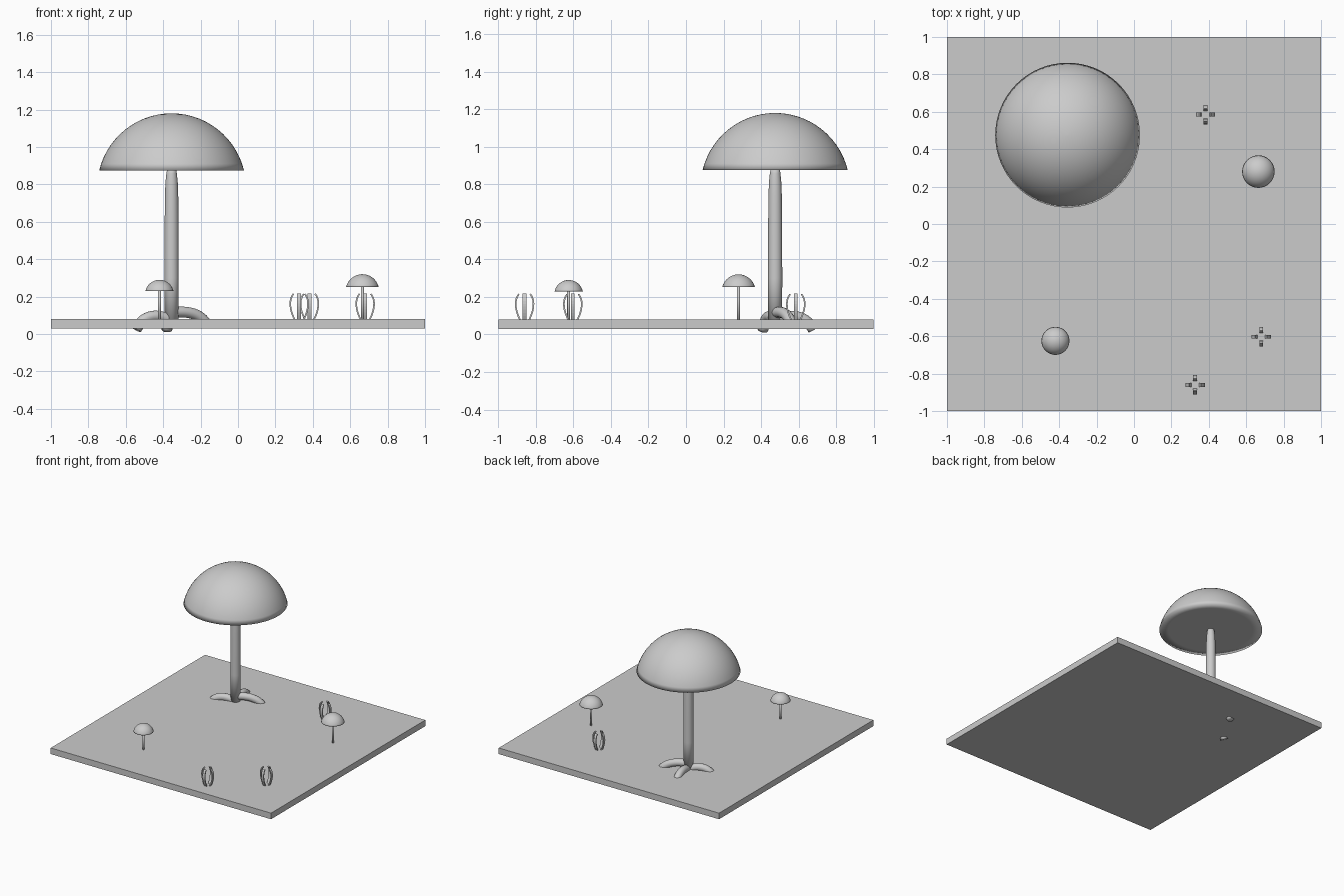
import bpy, bmesh
from math import cos, sin, pi, radians, asin
from mathutils import Vector

cube = bpy.data.objects.get("Cube")
if cube:
    bpy.data.objects.remove(cube, do_unlink=True)

grey = bpy.data.materials.new("plain_grey")
grey.use_nodes = True
COLOUR = (0.6, 0.6, 0.6, 1)
grey.diffuse_color = COLOUR
grey.node_tree.nodes["Principled BSDF"].inputs["Base Color"].default_value = COLOUR


def finish(name, bm, smooth=True):
    bmesh.ops.recalc_face_normals(bm, faces=bm.faces)
    for f in bm.faces:
        f.smooth = smooth
    me = bpy.data.meshes.new(name)
    bm.to_mesh(me)
    bm.free()
    me.materials.append(grey)
    ob = bpy.data.objects.new(name, me)
    bpy.context.collection.objects.link(ob)
    return ob


def loft(bm, rings):
    """Skin a list of closed rings and cap both ends."""
    vs = [[bm.verts.new(p) for p in ring] for ring in rings]
    n = len(vs[0])
    for a, b in zip(vs, vs[1:]):
        for i in range(n):
            j = (i + 1) % n
            bm.faces.new((a[i], a[j], b[j], b[i]))
    bm.faces.new(vs[0])
    bm.faces.new(vs[-1])


def lathe(name, x, y, profile, n):
    bm = bmesh.new()
    loft(bm, [[(x + r * cos(2 * pi * i / n), y + r * sin(2 * pi * i / n), z)
               for i in range(n)] for r, z in profile])
    return finish(name, bm)


def bezier(pts, steps):
    a, b, c, d = map(Vector, pts)
    for i in range(steps + 1):
        t = i / steps
        u = 1 - t
        yield a * u**3 + b * (3 * u * u * t) + c * (3 * u * t * t) + d * t**3


def sweep(bm, path, side, half_w, half_t, n):
    """Sweep an elliptical section along a path lying in a vertical plane."""
    path = list(path)
    rings = []
    for k, p in enumerate(path):
        tangent = path[min(k + 1, len(path) - 1)] - path[max(k - 1, 0)]
        up = side.cross(tangent).normalized()
        rings.append([p + side * (half_w * cos(2 * pi * (i + .5) / n))
                      + up * (half_t * sin(2 * pi * (i + .5) / n)) for i in range(n)])
    loft(bm, rings)


def cap(name, x, y, radius, rim, top, n=48):
    """Spherical dome with a flat underside."""
    h = top - rim
    R = (radius**2 + h**2) / (2 * h)
    full = asin(radius / R) if R > h else pi - asin(radius / R)
    prof = [(radius * s, rim) for s in (.02, .45, .82)]
    for i in range(14):
        a = full * (1 - i / 14)
        prof.append((R * sin(a), top - R + R * cos(a)))
    prof.append((R * .01, top))
    return lathe(name, x, y, prof, n)


# Ground slab
bm = bmesh.new()
bmesh.ops.create_cube(bm, size=1)
for v in bm.verts:
    v.co = (v.co.x * 2, v.co.y * 2, .055 + v.co.z * .05)
finish("ground_slab", bm, smooth=False)

# Large mushroom
TX, TY = -.355, .475
cap("large_cap", TX, TY, .387, .875, 1.18, 64)
lathe("large_stem", TX, TY, [(.037, .05), (.038, .3), (.037, .6), (.0355, .74),
                             (.033, .81), (.028, .86), (.024, .88)], 24)

# Roots: direction in degrees, length, start height, crest, tip height
for k, (ang, length, start, crest, tip) in enumerate([
        (25, .205, .115, .125, .055), (199, .2, .07, .115, .024), (97, .205, .07, .115, .024)]):
    d = Vector((cos(radians(ang)), sin(radians(ang)), 0))
    base = Vector((TX, TY, 0))
    pts = [base + d * (length * f) + Vector((0, 0, z))
           for f, z in ((0, start), (.4, crest), (.8, crest - .01), (1, tip))]
    bm = bmesh.new()
    sweep(bm, bezier(pts, 14), Vector((-d.y, d.x, 0)), .029, .029, 16)
    ob = finish(f"root_{k + 1}", bm)

# Small mushrooms
for name, x, y, r, rim, top in [("front", -.42, -.625, .075, .23, .29),
                                ("side", .665, .28, .087, .252, .32)]:
    cap(f"{name}_small_cap", x, y, r, rim, top, 32)
    lathe(f"{name}_small_stem", x, y, [(.008, .06), (.008, rim + .01)], 12)

# Grass tufts: four bowed blades each
for k, (x, y) in enumerate([(.382, .585), (.68, -.603), (.327, -.86)]):
    bm = bmesh.new()
    for q in range(4):
        d = Vector((cos(q * pi / 2), sin(q * pi / 2), 0))
        pts = [Vector((x, y, 0)) + d * o + Vector((0, 0, z))
               for o, z in ((.02, .07), (.048, .12), (.06, .18), (.03, .215))]
        sweep(bm, bezier(pts, 10), Vector((-d.y, d.x, 0)), .0145, .006, 4)
    finish(f"grass_tuft_{k + 1}", bm, smooth=False)
